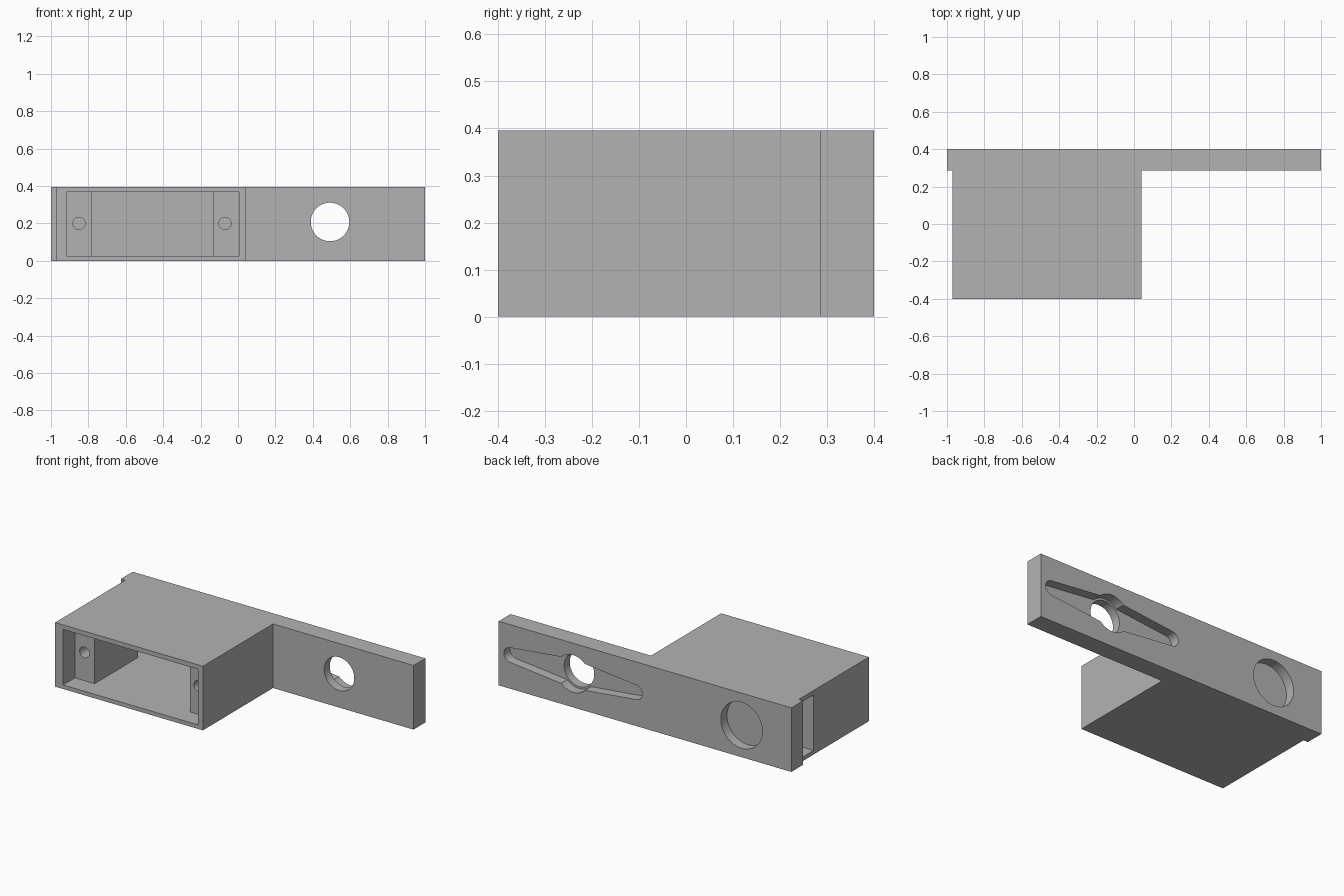
import bpy, bmesh
from math import cos, sin, pi, radians
from mathutils import Vector

if "Cube" in bpy.data.objects:
    bpy.data.objects.remove(bpy.data.objects["Cube"])

H = 0.396                       # overall height
BACK, SHOULDER, FRONT = 0.4, 0.285, -0.4


def prism(name, points, direction):
    """Extrude a closed 3D outline along a direction."""
    bm = bmesh.new()
    face = bm.faces.new([bm.verts.new(p) for p in points])
    ext = bmesh.ops.extrude_face_region(bm, geom=[face])
    moved = [g for g in ext["geom"] if isinstance(g, bmesh.types.BMVert)]
    bmesh.ops.translate(bm, verts=moved, vec=Vector(direction))
    bmesh.ops.recalc_face_normals(bm, faces=bm.faces)
    mesh = bpy.data.meshes.new(name)
    bm.to_mesh(mesh)
    bm.free()
    obj = bpy.data.objects.new(name, mesh)
    bpy.context.collection.objects.link(obj)
    return obj


def plan(name, outline, z0, z1):
    return prism(name, [(x, y, z0) for x, y in outline], (0, 0, z1 - z0))


def arc(cx, cz, r, start, end, steps):
    angles = [start + (end - start) * i / steps for i in range(steps + 1)]
    return [(cx + r * cos(a), cz + r * sin(a)) for a in angles]


def elevation(name, outline, y0, y1):
    return prism(name, [(x, y0, z) for x, z in outline], (0, y1 - y0, 0))


def bore(name, x, z, r, y0, y1):
    return elevation(name, arc(x, z, r, 0, 2 * pi, 64)[:-1], y0, y1)


# Housing with the long back plate, drawn from above
housing = plan("servo_housing", [
    (-0.97, FRONT), (0.04, FRONT), (0.04, SHOULDER), (1, SHOULDER),
    (1, BACK), (-1, BACK), (-1, SHOULDER), (-0.97, SHOULDER)], 0, H)

# Cavity that leaves two screw posts and opens a cable slot in the side wall
post_front, post_back = -0.285, 0.14
cavity = plan("cavity_cutter", [
    (-0.915, FRONT - 0.1), (0.005, FRONT - 0.1), (0.005, post_front),
    (-0.13, post_front), (-0.13, post_back), (0.005, post_back),
    (0.005, SHOULDER), (-1.1, SHOULDER), (-1.1, post_back),
    (-0.78, post_back), (-0.78, post_front), (-0.915, post_front)], 0.025, 0.368)
# Keep the cable slot clear of the plate's overhanging end
cutters = [cavity]

# Screw holes in the posts
for x in (-0.85, -0.07):
    cutters.append(bore("screw_hole_cutter", x, 0.2, 0.033, post_front - 0.05, -0.05))

# Round blind pocket in the back of the plate
recess = BACK - 0.06
cutters.append(bore("pocket_cutter", -0.66, 0.197, 0.142, recess, BACK + 0.1))

# Tapered arm recess, round hub and through hole
hub_x, hub_z, tip, reach = 0.492, 0.208, 0.045, 0.428
lean = radians(6)
outline = (arc(hub_x + reach, hub_z, tip, -pi / 2 + lean, pi / 2 - lean, 16)
           + [(hub_x, hub_z + 0.09)]
           + arc(hub_x - reach, hub_z, tip, pi / 2 + lean, 3 * pi / 2 - lean, 16)
           + [(hub_x, hub_z - 0.09)])
cutters.append(elevation("arm_recess_cutter", outline, recess, BACK + 0.1))
cutters.append(bore("hub_cutter", hub_x, hub_z, 0.115, recess, BACK + 0.1))
cutters.append(bore("through_hole_cutter", hub_x, hub_z, 0.103, 0.2, BACK + 0.2))

# Apply every cut, then discard the cutters
bpy.context.view_layer.objects.active = housing
for cutter in cutters:
    mod = housing.modifiers.new(cutter.name, "BOOLEAN")
    mod.operation = "DIFFERENCE"
    mod.solver = "EXACT"
    mod.object = cutter
    bpy.ops.object.modifier_apply(modifier=mod.name)
    bpy.data.objects.remove(cutter)

# Single grey plastic
grey = bpy.data.materials.new("grey_plastic")
grey.use_nodes = True
colour = (0.45, 0.45, 0.45, 1)
grey.diffuse_color = colour
grey.node_tree.nodes["Principled BSDF"].inputs["Base Color"].default_value = colour
housing.data.materials.clear()
housing.data.materials.append(grey)

bpy.ops.object.select_all(action="DESELECT")
housing.select_set(True)
bpy.ops.object.shade_smooth_by_angle(angle=radians(30))
